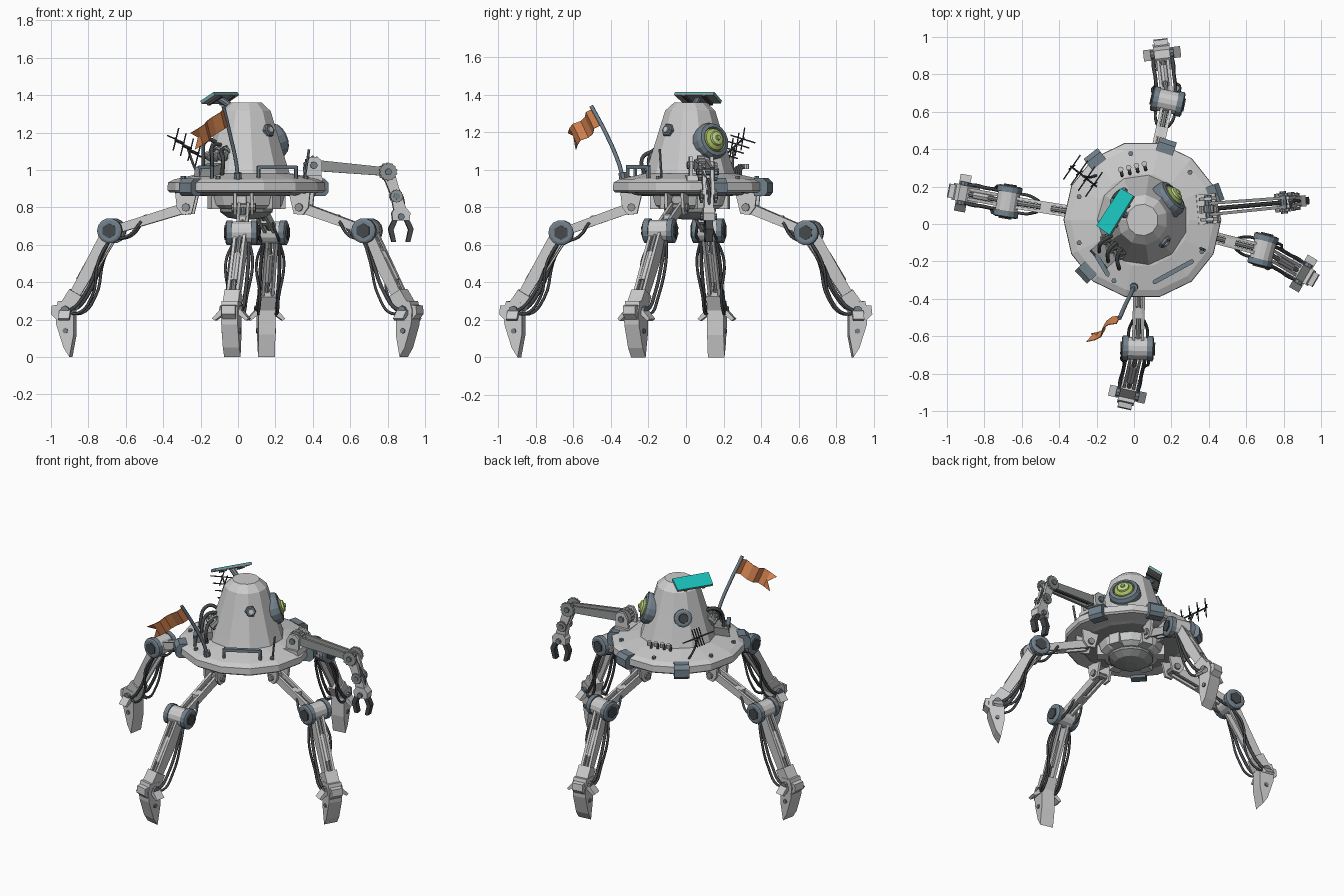
import bpy, bmesh
from math import sin, cos, pi, radians
from mathutils import Vector as V

if "Cube" in bpy.data.objects:
    bpy.data.objects.remove(bpy.data.objects["Cube"])

Z = V((0, 0, 1))
C = V((0.045, 0.022, 0))          # body axis


def mat(name, *rgb):
    m = bpy.data.materials.new(name)
    m.diffuse_color = (*rgb, 1)
    m.use_nodes = True
    m.node_tree.nodes["Principled BSDF"].inputs["Base Color"].default_value = m.diffuse_color
    return m


ORANGE, TEAL = mat("orange", .68, .23, .08), mat("teal", .01, .52, .48)
GREEN, LIME = mat("green", .38, .5, .12), mat("lime", .55, .7, .25)
DARK, STEEL = mat("dark", .06, .065, .07), mat("steel", .17, .22, .26)
LIGHT, MID = mat("light", .6, .62, .62), mat("mid", .3, .31, .31)


def mesh(name, verts, faces, m=LIGHT):
    bm = bmesh.new()
    vs = [bm.verts.new(v) for v in verts]
    for f in faces:
        bm.faces.new([vs[i] for i in f])
    bmesh.ops.recalc_face_normals(bm, faces=bm.faces)
    me = bpy.data.meshes.new(name)
    bm.to_mesh(me)
    bm.free()
    me.materials.append(m)
    ob = bpy.data.objects.new(name, me)
    bpy.context.collection.objects.link(ob)
    return ob


def loft(name, rings, m):
    n, k = len(rings[0]), len(rings)
    faces = [(r*n+i, r*n+(i+1) % n, (r+1)*n+(i+1) % n, (r+1)*n+i) for r in range(k-1) for i in range(n)]
    faces += [tuple(range(n)), tuple(range((k-1)*n, k*n))]
    return mesh(name, [v for r in rings for v in r], faces, m)


def lathe(name, o, axis, prof, n=12, m=LIGHT):
    q = V(axis).to_track_quat('Z', 'Y')
    return loft(name, [[V(o) + q @ V((r*cos(2*pi*i/n), r*sin(2*pi*i/n), h)) for i in range(n)]
                       for r, h in prof], m)


def rod(name, p, q, r, n=8, m=LIGHT):
    d = V(q) - V(p)
    return lathe(name, p, d, [(r, 0), (r, d.length)], n, m)


def plate(name, o, u, v, pts, w, m=LIGHT, up=Z):
    """Profile in the (u, up) plane, thickened along v."""
    return loft(name, [[o + u*a + up*b + v*s for a, b in pts] for s in (-w/2, w/2)], m)


def bar(name, p, q, v, w, h0, h1=None, m=LIGHT):
    """Tapered box from p to q; v is its width direction."""
    d = (q - p).normalized()
    h1, n = h1 or h0, d.cross(v).normalized()
    return loft(name, [[c + v*w/2*a + n*h/2*b for a, b in ((-1, -1), (1, -1), (1, 1), (-1, 1))]
                       for c, h in ((p, h0), (q, h1))], m)


def gear(name, o, u, v, r, w, m=MID, teeth=14):
    pts = [(cos(pi*i/teeth)*k, sin(pi*i/teeth)*k) for i in range(2*teeth)
           for k in [r if i % 2 else r*.86]]
    return plate(name, o, u, v, pts, w, m)


def tube(name, pts, r, m=DARK):
    cu = bpy.data.curves.new(name, 'CURVE')
    cu.dimensions, cu.resolution_u, cu.bevel_depth, cu.bevel_resolution = '3D', 5, r, 1
    cu.use_fill_caps = True
    s = cu.splines.new('BEZIER')
    s.bezier_points.add(len(pts) - 1)
    for b, p in zip(s.bezier_points, pts):
        b.co = p
        b.handle_left_type = b.handle_right_type = 'AUTO'
    tmp = bpy.data.objects.new(name, cu)
    me = bpy.data.meshes.new_from_object(tmp)
    bpy.data.objects.remove(tmp)
    me.materials.append(m)
    bpy.context.collection.objects.link(bpy.data.objects.new(name, me))


def polar(deg, r, z):
    return C + V((r*cos(radians(deg)), r*sin(radians(deg)), z))


def flat(v):
    return V((v.x, v.y, 0)).normalized()


# Body: saucer, faceted dome, underside turret
lathe("saucer", C, Z, [(.27, .87), (.41, .88), (.422, .89), (.42, .932), (.385, .95), (.25, .98)], 14)
lathe("dome", C, Z, [(.245, .97), (.225, 1.03), (.18, 1.17), (.135, 1.315), (.085, 1.36)], 11)
lathe("underside_plate", C, Z, [(.33, .878), (.3, .865), (.2, .86)], 14, MID)
lathe("underside_ring", C, Z, [(.16, .79), (.19, .81), (.21, .88)], 14)
lathe("underside_bulb", C, Z, [(.04, .735), (.1, .745), (.14, .775), (.145, .82)], 14, MID)
for a in range(20, 380, 60):
    bar("underside_block", polar(a, .18, .79), polar(a, .18, .87), flat(polar(a + 90, 1, 0) - C), .07, .06)

# Eye
n = V((cos(radians(38))*.95, sin(radians(38))*.95, .3))
e = polar(38, .175, 1.15)
lathe("eye_housing", e, n, [(.1, -.05), (.1, .02), (.09, .04), (.07, .045), (.064, .03)], 16, STEEL)
lathe("eye_glass", e, n, [(.067, .025), (.06, .045), (.04, .055)], 16, GREEN)
lathe("eye_iris", e, n, [(.04, .05), (.036, .066), (.02, .07)], 16, LIME)
lathe("eye_pupil", e, n, [(.017, .065), (.012, .078)], 12, GREEN)

# Dome fittings: hex bolt, rear vent
for nm, a, z, r, sides, m in (("dome_bolt", -45, 1.21, .036, 6, STEEL), ("dome_vent", 135, 1.16, .058, 12, STEEL)):
    ax = V((cos(radians(a)), sin(radians(a)), .3)).normalized()
    o = polar(a, .165 if sides == 6 else .175, z)
    lathe(nm, o, ax, [(r, -.03), (r, .012), (r*.8, .018)], sides, m)
    lathe(nm + "_core", o, ax, [(r*.65, 0), (r*.5, .024)], sides, LIGHT if sides == 6 else DARK)

# Rim boxes, deck handles and pegs
for a in (-137, 128, 72, 20):
    t, o = flat(polar(a + 90, 1, 0) - C), polar(a, .405, .905)
    plate("rim_box", o, flat(o - C), t,
          [(-.03, -.045), (.025, -.045), (.045, -.025), (.045, .025), (.02, .05), (-.03, .05)], .095, STEEL)
for p, q in (((.11, -.31), (.31, -.2)), ((-.2, -.17), (-.14, -.27))):
    a, b = V((*p, .955)), V((*q, .955))
    for s in (a, b):
        rod("handle_post", s, s + Z*.065, .011, 6, STEEL)
    bar("handle_grip", a + Z*.06, b + Z*.06, Z, .02, .024, None, STEEL)
for i in range(4):
    p = V((-.065 + .042*i, .262 + .01*i, .96))
    tube("deck_peg", [p, p + V((0, .005, .05)), p + V((-.006, .03, .055))], .009)
    rod("deck_peg_knob", p + V((-.006, .03, .045)), p + V((-.006, .03, .072)), .015, 8)
for a in (0, -28, 45, 100, 160, 200, 245):
    rod("deck_stud", polar(a, .36, .945), polar(a, .36, .967), .014, 6, STEEL)
rod("whip_mast", V((.355, -.13, .95)), V((.38, -.14, 1.11)), .007, 6, STEEL)

# Flag
pole = [V((.0, -.335, .95)), V((-.01, -.36, 1.04)), V((-.045, -.43, 1.2)), V((-.078, -.505, 1.34))]
tube("flag_pole", pole, .011, STEEL)
rod("flag_socket", V((.0, -.335, .95)), V((-.002, -.34, .985)), .022, 8, STEEL)
verts, N = [], 6
for i in range(N + 1):
    t = i / N
    for k in range(3):
        tt = t - (.17 if i == N and k == 1 else 0)
        verts.append(V((-.076, -.498, 1.325)) + V((-.165, -.145, -.125))*tt + V((.022, .042, -.088))*k/2
                     + V((.012, -.012, .004))*sin(t*11))
fl = mesh("flag", verts, [(3*i+k, 3*i+3+k, 3*i+4+k, 3*i+1+k) for i in range(N) for k in (0, 1)], ORANGE)
fl.modifiers.new("thick", 'SOLIDIFY').thickness = .004

# Solar panel on the dome top
pc = [V((-.07, .19, 1.365)), V((0, .15, 1.412)), V((-.13, -.06, 1.412)), V((-.2, -.01, 1.365))]
pn = (pc[1] - pc[0]).cross(pc[3] - pc[0]).normalized()
pn *= 1 if pn.z > 0 else -1
loft("panel_back", [[p - pn*.014 for p in pc], [p - pn*.002 for p in pc]], MID)
loft("panel_face", [[p - pn*.002 for p in pc], [p + pn*.004 for p in pc]], TEAL)
mid = sum(pc, V()) / 4
rod("panel_mount", V((-.02, .04, 1.33)), mid - pn*.01, .018, 8, STEEL)
for s in (.25, .75):
    bar("panel_rib", pc[0].lerp(pc[3], s) - pn*.018, pc[1].lerp(pc[2], s) - pn*.018, pn, .014, .02, None, DARK)

# Branching aerial
a0, a1 = V((-.2, .2, 1.07)), V((-.34, .31, 1.17))
tube("aerial_mast", [V((-.2, .26, .95)), V((-.235, .25, 1.02)), V((-.27, .255, 1.12))], .007)
rod("aerial_boom", a0, a1, .005, 6, DARK)
for t in (.1, .38, .66, .94):
    c = a0.lerp(a1, t)
    for d in (V((.045, .065, -.02)), V((.015, .01, .06))):
        rod("aerial_element", c - d, c + d, .004, 5, DARK)

# Machinery on the dome's front left
for i, a in enumerate((208, 222, 236)):
    o = polar(a, .15, 1.13)
    d = V((cos(radians(a)), sin(radians(a)), -.75))
    lathe("pump_barrel", o, d, [(.022, 0), (.022, .05), (.03, .05), (.03, .065), (.022, .065), (.022, .09),
                                (.03, .09), (.03, .105), (.02, .11)], 8, MID)
    tube("pump_hose", [o, polar(a, .24, 1.16 - .03*i), polar(a + 8, .285, 1.06), polar(a + 5, .27, .96)], .011)
plate("pump_base", polar(222, .27, .965), flat(polar(222, 1, 0) - C), flat(polar(312, 1, 0) - C),
      [(-.05, 0), (.05, 0), (.04, .05), (-.05, .07)], .13, MID)


def leg(pre, hip, knee, ankle):
    hip, knee, ankle = V(hip), V(knee), V(ankle)
    u, w = flat(knee - hip), flat(ankle - knee)
    v, x = Z.cross(u), Z.cross(w)
    s = (ankle - knee).normalized()
    out = x.cross(s) * (1 if x.cross(s).dot(w) > 0 else -1)
    # hip bracket and thigh
    for k in (-1, 1):
        plate(pre + "hip_cheek", hip + v*.045*k, u, v,
              [(-.06, .09), (.06, .09), (.05, .0), (.02, -.04), (-.03, -.035)], .016)
        bar(pre + "thigh_bar", hip + v*.024*k, knee + v*.024*k, v, .016, .055, .045)
        tube(pre + "thigh_hose", [hip.lerp(knee, .6) + v*.03*k, hip.lerp(knee, .75) + v*.05*k - Z*.055,
                                  knee + v*.05*k - u*.04 - Z*.045], .008)
    rod(pre + "hip_pin", hip - v*.065, hip + v*.065, .022, 8, MID)
    rod(pre + "thigh_piston", hip - Z*.005, knee, .014, 8, MID)
    plate(pre + "thigh_clamp", hip.lerp(knee, .5), u, v, [(-.03, -.018), (.03, -.03), (.03, .022), (-.03, .03)], .04)
    # knee drum with dark caps
    rod(pre + "knee_drum", knee - v*.055, knee + v*.055, .06, 14)
    for k in (-1, 1):
        lathe(pre + "knee_cap", knee + v*.05*k, v*k, [(.067, 0), (.067, .03), (.055, .036)], 14, STEEL)
        gear(pre + "knee_hub", knee + v*.088*k, u, v, .04, .01, DARK, 6)
    # shin frame, piston and hoses
    for k in (-1, 1):
        bar(pre + "shin_bar", knee + x*.026*k, ankle + x*.026*k, x, .016, .085, .05)
        for r, side in ((.01, -.05), (.008, -.09)):
            g = knee.lerp(ankle, .72) + out*side + x*.05*k
            tube(pre + "shin_hose", [knee + x*.04*k - Z*.04, knee.lerp(ankle, .35) + x*(.02 - side*.6)*k - out*.03,
                                     g, ankle + out*(side + .015) + x*.05*k + Z*.02, ankle + x*.04*k], r)
    rod(pre + "shin_piston", knee + out*.03, ankle + out*.012, .013, 8, MID)
    rod(pre + "shin_sleeve", knee.lerp(ankle, .3) + out*.02, knee.lerp(ankle, .65) + out*.018, .022, 8)
    bar(pre + "shin_cuff", knee.lerp(ankle, .78), knee.lerp(ankle, .95), x, .085, .075, .085)
    # ankle and pointed foot
    rod(pre + "ankle_pin", ankle - x*.062, ankle + x*.062, .024, 8, STEEL)
    plate(pre + "foot", ankle, w, x, [(-.045, .04), (.04, .05), (.055, 0), (.05, -.075), (.01, -.2),
                                      (-.022, -ankle.z), (-.045, -.13)], .09)
    plate(pre + "toe_flap", ankle, w, x, [(.03, .03), (.075, .025), (.08, -.02), (.05, -.05)], .075)
    for k in (-1, 1):
        plate(pre + "ankle_fin", ankle + x*.045*k, x*k, w, [(0, .0), (.015, 0), (.055, -.045), (.04, -.055), (0, -.025)], .06)
        rod(pre + "foot_bolt", ankle + x*.04*k - Z*.11, ankle + x*.052*k - Z*.11, .014, 8, STEEL)


leg("back_leg_", (.11, .33, .80), (.18, .655, .665), (.15, .91, .25))
leg("left_leg_", (-.27, .055, .80), (-.675, .12, .675), (-.915, .165, .25))
leg("front_leg_", (.03, -.29, .80), (.02, -.665, .665), (-.035, -.91, .25))
leg("right_leg_", (.34, -.05, .80), (.69, -.14, .675), (.905, -.265, .25))

# Manipulator arm
sh, el, wr, hd = (V(p) for p in ((.4, .08, 1.025), (.8, .115, .99), (.845, .12, .86), (.87, .12, .77)))
u = flat(el - sh)
v = Z.cross(u)
plate("arm_base", V((.39, .08, .94)), u, v, [(-.06, 0), (.06, 0), (.05, .03), (-.05, .03)], .16)
for k in (-1, 1):
    plate("arm_cheek", sh + v*.055*k, u, v, [(-.05, -.08), (.04, -.08), (.045, .02), (.02, .045), (-.02, .045), (-.045, .0)], .018)
    bar("upper_arm_bar", sh + v*.03*k, el + v*.024*k, v, .016, .06, .045, MID)
    gear("elbow_gear", el + v*.042*k, u, v, .05, .016)
    bar("forearm_bar", el + v*.022*k, wr + v*.022*k, v, .018, .065, .05)
    gear("wrist_gear", wr + v*.038*k, u, v, .036, .014)
gear("shoulder_gear", sh, u, v, .052, .04)
rod("shoulder_pin", sh - v*.075, sh + v*.075, .02, 8, STEEL)
rod("upper_arm_piston", sh - Z*.01, el - Z*.01, .012, 8, DARK)
rod("elbow_pin", el - v*.06, el + v*.06, .018, 8, STEEL)
rod("wrist_pin", wr - v*.05, wr + v*.05, .018, 8, STEEL)
bar("wrist_link", wr, hd, v, .05, .055, .07)
tube("arm_hose", [el + u*.03 - v*.03, el + u*.045 - Z*.07, wr + u*.04 - Z*.03, hd], .008)
plate("hand_palm", hd, u, v, [(-.045, -.04), (.045, -.04), (.05, 0), (.025, .03), (-.03, .03), (-.05, 0)], .06)
for k in (-1, 1):
    plate("claw_finger", hd - Z*.03, u*k, v, [(.01, .01), (.035, .015), (.068, -.055), (.05, -.125), (.026, -.125),
                                              (.04, -.06)], .04, DARK)
rod("hand_pin", hd - v*.045 - Z*.02, hd + v*.045 - Z*.02, .018, 8, STEEL)
